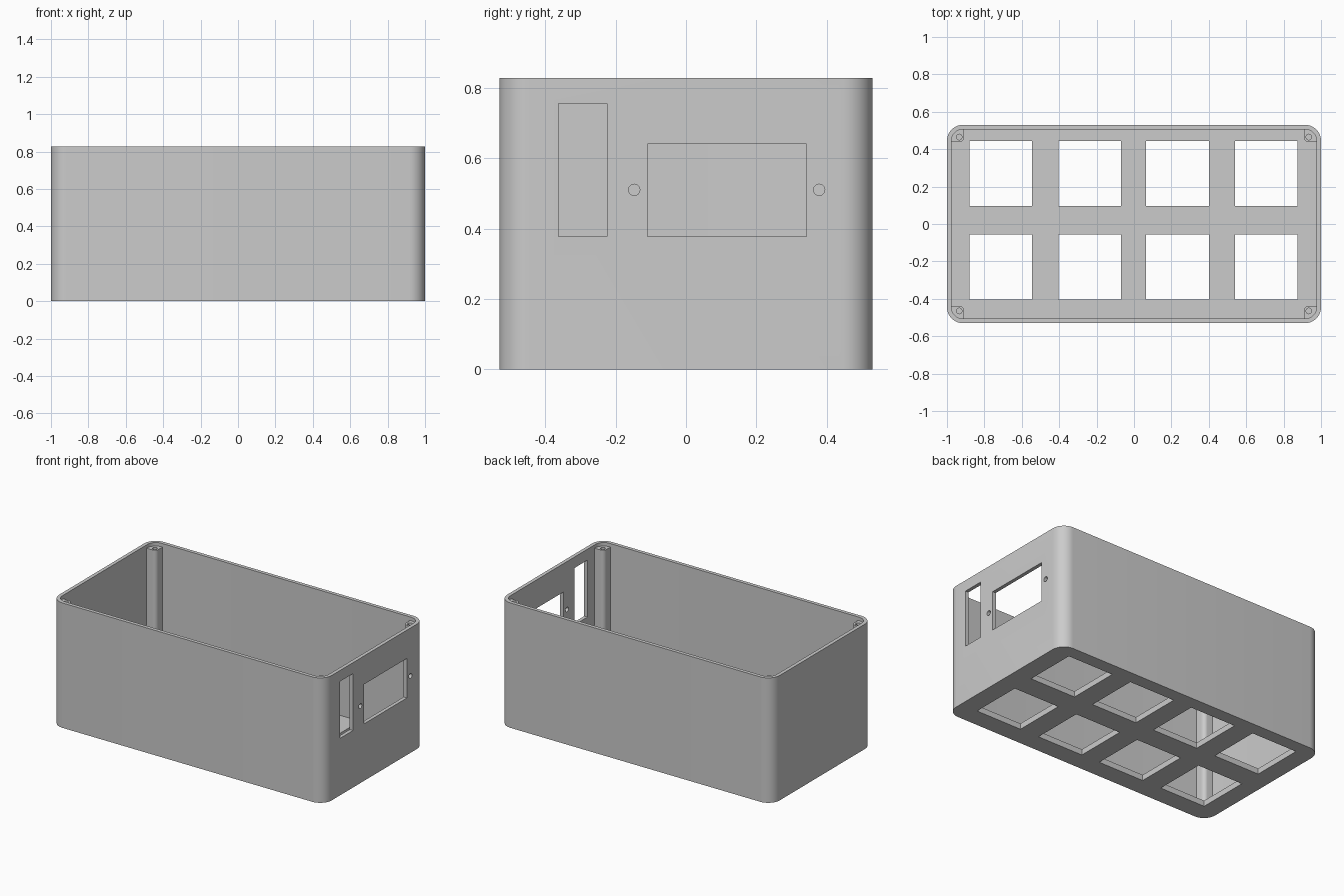
import bpy, bmesh, math

if "Cube" in bpy.data.objects:
    bpy.data.objects.remove(bpy.data.objects["Cube"])

HX, HY, H = 1.0, 0.53, 0.828      # half length, half width, height
WALL, FLOOR, R = 0.024, 0.038, 0.085

grey = bpy.data.materials.new("light_grey_plastic")
grey.diffuse_color = (0.6, 0.6, 0.6, 1)
grey.use_nodes = True
grey.node_tree.nodes["Principled BSDF"].inputs["Base Color"].default_value = grey.diffuse_color


def arc(cx, cy, r, a0, a1, n=10):
    return [(cx + r * math.cos(math.radians(a0 + (a1 - a0) * i / n)),
             cy + r * math.sin(math.radians(a0 + (a1 - a0) * i / n))) for i in range(n + 1)]


def rect(x0, x1, y0, y1):
    return [(x0, y0), (x1, y0), (x1, y1), (x0, y1)]


def rounded_rect(hx, hy, r):
    return (arc(hx - r, hy - r, r, 0, 90) + arc(r - hx, hy - r, r, 90, 180)
            + arc(r - hx, r - hy, r, 180, 270) + arc(hx - r, r - hy, r, 270, 360))


def circle(cx, cy, r, n=24):
    return arc(cx, cy, r, 0, 360, n)[:-1]


def prism(bm, pts, lo, hi, along_x=False):
    """Extrude a closed outline along z, or along x with the outline given in (y, z)."""
    def place(p, h):
        return (h, p[0], p[1]) if along_x else (p[0], p[1], h)
    a = [bm.verts.new(place(p, lo)) for p in pts]
    b = [bm.verts.new(place(p, hi)) for p in pts]
    bm.faces.new(a[::-1])
    bm.faces.new(b)
    for i in range(len(pts)):
        j = (i + 1) % len(pts)
        bm.faces.new((a[i], a[j], b[j], b[i]))


def make(name, solids):
    bm = bmesh.new()
    for s in solids:
        prism(bm, *s)
    bmesh.ops.recalc_face_normals(bm, faces=bm.faces)
    me = bpy.data.meshes.new(name)
    bm.to_mesh(me)
    bm.free()
    me.materials.append(grey)
    ob = bpy.data.objects.new(name, me)
    bpy.context.collection.objects.link(ob)
    return ob


def cut(ob, solids):
    cutter = make("cutter", solids)
    mod = ob.modifiers.new("cut", 'BOOLEAN')
    mod.operation, mod.solver, mod.object = 'DIFFERENCE', 'EXACT', cutter
    bpy.ops.object.select_all(action='DESELECT')
    bpy.context.view_layer.objects.active = ob
    ob.select_set(True)
    bpy.ops.object.modifier_apply(modifier=mod.name)
    bpy.data.objects.remove(cutter)


# Open-topped case with rounded vertical corners
case = make("case", [(rounded_rect(HX, HY, R), 0, H)])
cut(case, [(rounded_rect(HX - WALL, HY - WALL, R - WALL), FLOOR, H + 0.1)])

# Eight floor openings
openings = [(rect(x, x + 0.335, y, y + 0.348), -0.1, 0.1)
            for x in (-0.88, -0.405, 0.065, 0.54) for y in (-0.403, 0.095)]
# Switch and socket openings with two screw holes in the right wall
openings += [(rect(-0.362, -0.224, 0.378, 0.755), 0.9, 1.1, True),
             (rect(-0.11, 0.342, 0.378, 0.64), 0.9, 1.1, True)]
openings += [(circle(y, 0.51, 0.016), 0.9, 1.1, True) for y in (-0.147, 0.378)]
cut(case, openings)
parts = [case]

# Corner screw posts, set slightly below the rim, with blind holes
PX, PY, TOP = 0.935, 0.465, 0.805
profile = (arc(PX, PY, 0.027, 180, 270) + [(0.985, PY - 0.027)]
           + arc(0.915, 0.445, 0.07, 0, 90) + [(PX - 0.027, 0.515)])
for sx, fx in ((1, "right"), (-1, "left")):
    for sy, fy in ((1, "back"), (-1, "front")):
        outline = [(sx * x, sy * y) for x, y in profile]
        post = make(f"screw_post_{fy}_{fx}", [(outline, FLOOR - 0.01, TOP)])
        cut(post, [(circle(sx * PX, sy * PY, 0.015), TOP - 0.25, TOP + 0.1)])
        parts.append(post)

# Smooth the rounded corners while keeping edges crisp
bpy.ops.object.select_all(action='DESELECT')
for ob in parts:
    ob.select_set(True)
bpy.context.view_layer.objects.active = case
bpy.ops.object.shade_smooth_by_angle()
